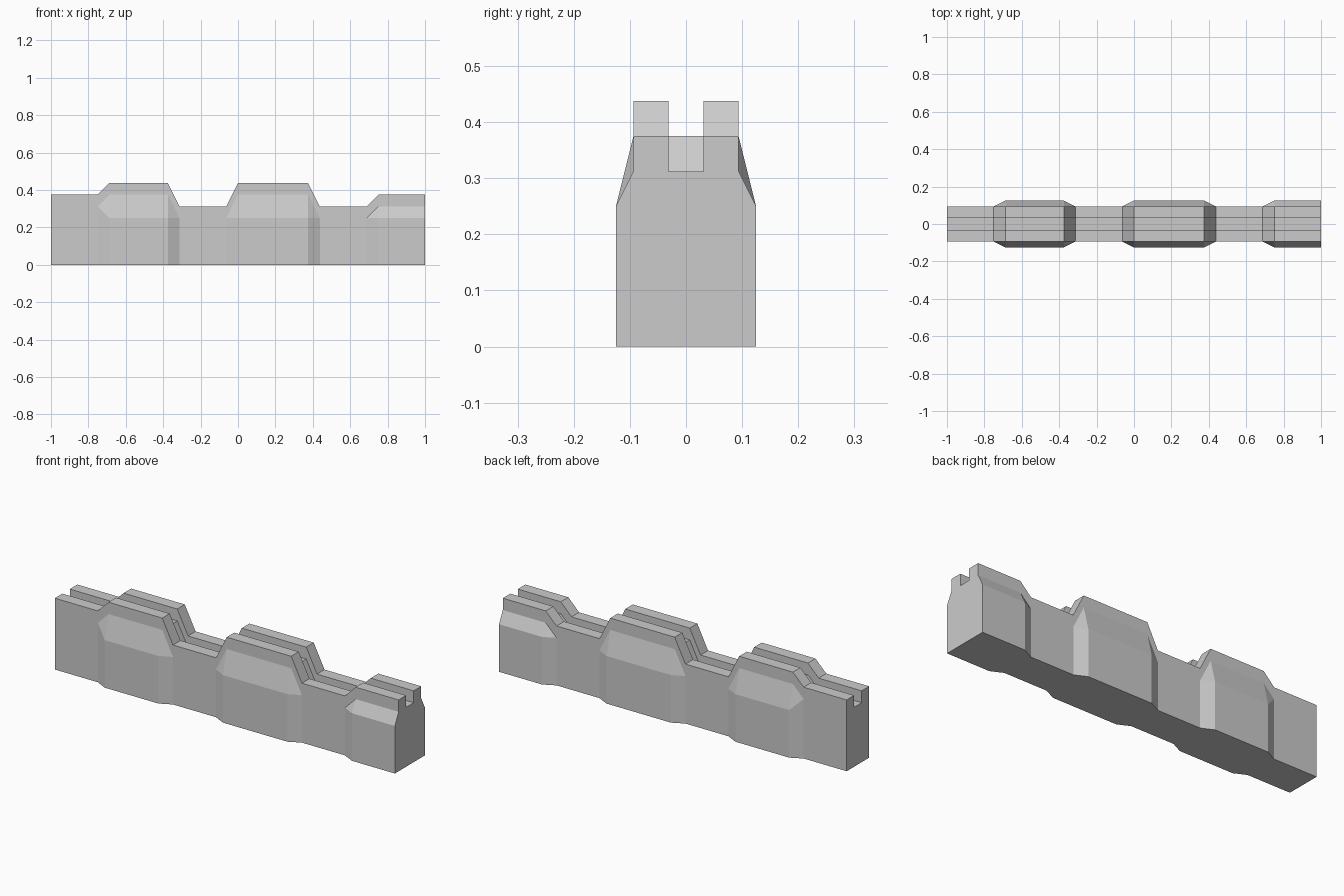
import bpy
import bmesh

if "Cube" in bpy.data.objects:
    bpy.data.objects.remove(bpy.data.objects["Cube"])

U = 1 / 32          # modelling grid step
WALL = 3 * U        # half width of the plain wall
BULGE = 4 * U       # half width of the thick sections
GROOVE = 1 * U      # half width of the top channel
DROP = 2 * U        # channel depth, also the bulge's inset below the top
SHOULDER = 8 * U    # height where the thick sections start to taper

# Stations along the wall: x, top height, thick section or not
stations = [
    (-32, 12, False), (-24, 12, False),
    (-22, 14, True), (-12, 14, True),
    (-10, 10, False), (-2, 10, False),
    (0, 14, True), (12, 14, True),
    (14, 10, False), (22, 10, False),
    (24, 12, True), (32, 12, True),
]


def section(top, thick):
    """Closed (y, z) cross-section, mirrored about the centre plane."""
    low = top - DROP
    outer = (BULGE, SHOULDER) if thick else (WALL, low)
    half = [(outer[0], 0), outer, (WALL, low), (WALL, top),
            (GROOVE, top), (GROOVE, low)]
    return half + [(-y, z) for y, z in reversed(half)]


# Loft the grooved wall through all sections
bm = bmesh.new()
rings = []
for x, top, thick in stations:
    rings.append([bm.verts.new((x * U, y, z)) for y, z in section(top * U, thick)])

for a, b in zip(rings, rings[1:]):
    n = len(a)
    for i in range(n):
        j = (i + 1) % n
        bm.faces.new((a[i], b[i], b[j], a[j]))

# End caps
bm.faces.new(rings[0])
bm.faces.new(rings[-1][::-1])

# Close up the points where thick sections fade into the wall
bmesh.ops.remove_doubles(bm, verts=bm.verts[:], dist=1e-5)
bmesh.ops.recalc_face_normals(bm, faces=bm.faces[:])

mesh = bpy.data.meshes.new("grooved_wall")
bm.to_mesh(mesh)
bm.free()
wall = bpy.data.objects.new("grooved_wall", mesh)
bpy.context.collection.objects.link(wall)
